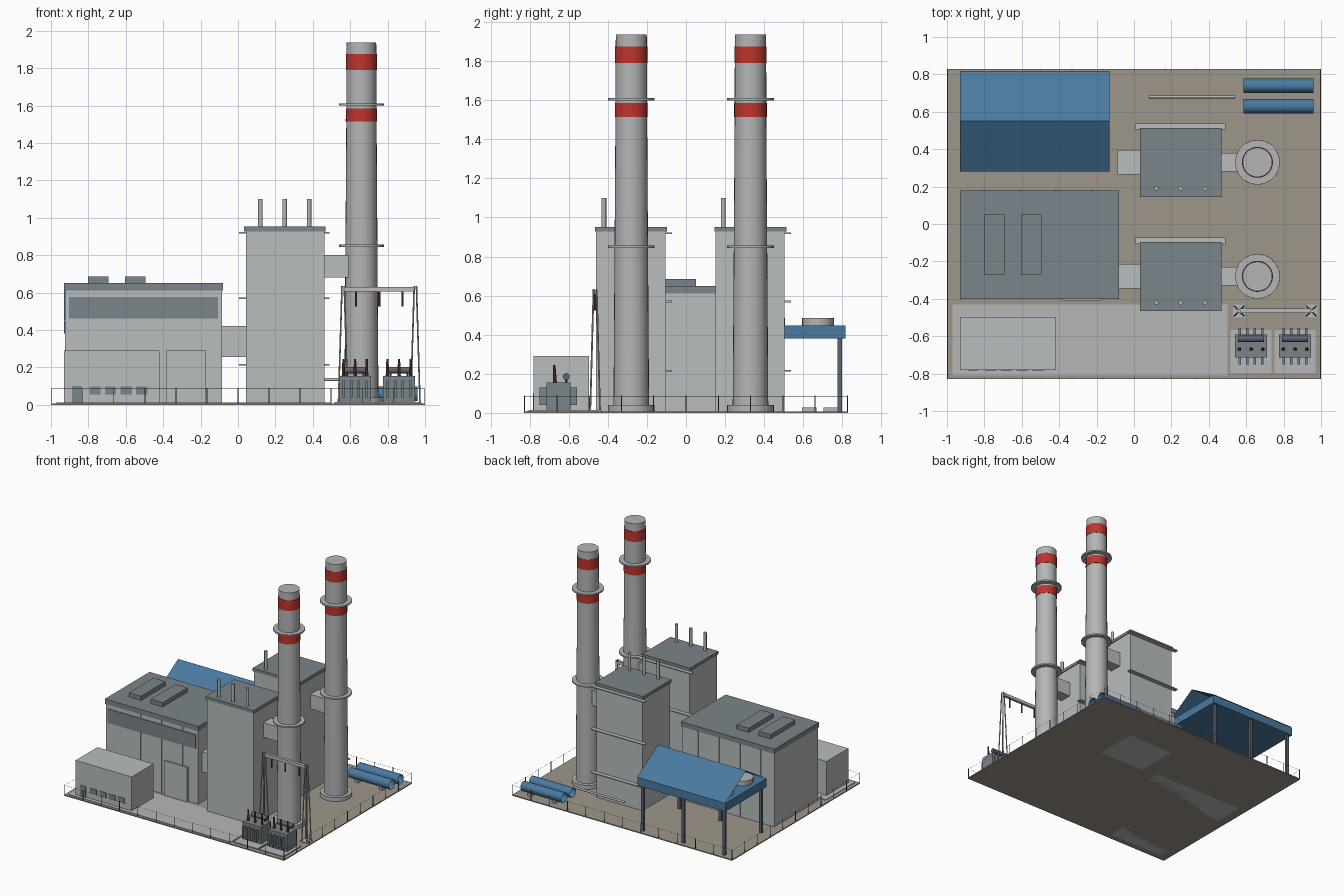
import bpy, bmesh, math
from mathutils import Vector

if "Cube" in bpy.data.objects:
    bpy.data.objects.remove(bpy.data.objects["Cube"])


def material(name, rgb):
    m = bpy.data.materials.new(name)
    lin = [(c / 255 / 12.92) if c < 11 else ((c / 255 + 0.055) / 1.055) ** 2.4 for c in rgb]
    m.diffuse_color = (*lin, 1)
    m.use_nodes = True
    m.node_tree.nodes["Principled BSDF"].inputs["Base Color"].default_value = m.diffuse_color
    return m


WALL = material("pale_wall", (184, 189, 189))
SLATE = material("slate_grey", (122, 133, 138))
GROUND = material("tan_ground", (158, 150, 139))
PAVING = material("light_concrete", (182, 184, 183))
STACK = material("chimney_concrete", (180, 181, 181))
RED = material("warning_red", (190, 52, 44))
BLUE = material("steel_blue", (74, 122, 160))
BROWN = material("insulator_brown", (122, 66, 42))
STEEL = material("dark_steel", (92, 103, 112))


def finish(name, bm, mats, smooth=False):
    mesh = bpy.data.meshes.new(name)
    bmesh.ops.recalc_face_normals(bm, faces=bm.faces)
    bm.to_mesh(mesh)
    bm.free()
    for m in mats:
        mesh.materials.append(m)
    ob = bpy.data.objects.new(name, mesh)
    bpy.context.collection.objects.link(ob)
    if smooth:
        bpy.ops.object.select_all(action='DESELECT')
        ob.select_set(True)
        bpy.context.view_layer.objects.active = ob
        bpy.ops.object.shade_smooth_by_angle(angle=math.radians(35))
    return ob


def add_box(bm, x0, x1, y0, y1, z0, z1):
    vs = bmesh.ops.create_cube(bm, size=1)["verts"]
    for v in vs:
        v.co = Vector(((x0 + x1) / 2 + v.co.x * (x1 - x0),
                       (y0 + y1) / 2 + v.co.y * (y1 - y0),
                       (z0 + z1) / 2 + v.co.z * (z1 - z0)))


def boxes(name, mat, *dims):
    bm = bmesh.new()
    for d in dims:
        add_box(bm, *d)
    return finish(name, bm, [mat])


def rods(name, mat, r, pairs, seg=12, caps=True, r2=None):
    """Straight round bars between pairs of points."""
    bm = bmesh.new()
    for a, b in pairs:
        a, b = Vector(a), Vector(b)
        d = b - a
        vs = bmesh.ops.create_cone(bm, cap_ends=caps, segments=seg, radius1=r,
                                   radius2=r if r2 is None else r2, depth=d.length)["verts"]
        rot = d.to_track_quat('Z', 'Y')
        for v in vs:
            v.co = rot @ v.co + (a + b) / 2
    return finish(name, bm, [mat], seg > 6)


# Site and paving
boxes("site_base", GROUND, (-1, 1, -.83, .83, 0, .008))
boxes("paved_yard", PAVING, (-.97, .5, -.81, -.43, .006, .012))

# Turbine hall
boxes("turbine_hall", WALL, (-.925, -.085, -.395, .175, 0, .612))
boxes("hall_roof", SLATE, (-.93, -.08, -.4, .18, .61, .65))
boxes("roof_monitors", SLATE, *[(x, x + .11, -.27, .05, .65, .685) for x in (-.803, -.605)])
boxes("hall_window_band", SLATE, (-.904, -.106, -.402, -.39, .46, .575))
px = [-.8 + .19 * i for i in range(4)]
boxes("hall_pilasters", WALL, *[(x - .006, x + .006, y - .006, y + .006, 0, .61)
                                for x in px for y in (-.394, .176)])
boxes("hall_door", WALL, (-.382, -.175, -.41, -.39, 0, .292))

# Office block
boxes("office", WALL, (-.93, -.42, -.78, -.497, 0, .29))
boxes("office_door", SLATE, (-.887, -.835, -.784, -.779, .01, .1))
boxes("office_windows", SLATE, *[(x, x + .06, -.784, -.779, .055, .098)
                                 for x in (-.795, -.711, -.628, -.545)])

# Two boiler lines, each with ducts and a banded chimney
for tag, cy in (("front", -.28), ("rear", .33)):
    boxes(tag + "_boiler_house", WALL, (.042, .462, cy - .18, cy + .175, 0, .927))
    boxes(tag + "_boiler_roof", SLATE, (.032, .468, cy - .185, cy + .183, .927, .952))
    boxes(tag + "_boiler_galleries", WALL, *[(.005, .49, cy + .174, cy + .208, z - .004, z + .004)
                                             for z in (.215, .57, .92)])
    rods(tag + "_boiler_vents", STACK, .012, [((x, cy - .14, .94), (x, cy - .14, 1.1))
                                              for x in (.12, .25, .38)])
    boxes(tag + "_steam_duct", WALL, (-.087, .045, cy - .065, cy + .065, .255, .42))
    boxes(tag + "_flue_duct", WALL, (.46, .6, cy - .05, cy + .05, .68, .8))

    bm = bmesh.new()
    profile = [(0, .005), (.12, .005), (.12, .04), (.091, .04), (.081, 1.515), (.084, 1.515),
               (.0835, 1.585), (.081, 1.585), (.0805, 1.79), (.083, 1.79), (.083, 1.875),
               (.08, 1.875), (.079, 1.937), (0, 1.937)]
    vs = [bm.verts.new((r, 0, z)) for r, z in profile]
    es = [bm.edges.new(p) for p in zip(vs, vs[1:])]
    bmesh.ops.spin(bm, geom=vs + es, cent=(0, 0, 0), axis=(0, 0, 1), angle=math.tau,
                   steps=28, use_duplicate=False)
    bmesh.ops.remove_doubles(bm, verts=bm.verts, dist=.0001)
    for f in bm.faces:
        z = f.calc_center_median().z
        f.material_index = int(1.51 < z < 1.59 or 1.788 < z < 1.877)
    bmesh.ops.translate(bm, verts=bm.verts, vec=(.66, cy, 0))
    finish(tag + "_chimney", bm, [STACK, RED], True)
    for nm, z in (("lower", .85), ("upper", 1.605)):
        rods(f"{tag}_{nm}_platform", STACK, .12, [((.66, cy, z - .006), (.66, cy, z + .006))], 20)

# Cooling shelter: deck, open-ended gable cover, fans and posts
boxes("shelter_deck", BLUE, (-.93, -.13, .28, .815, .38, .448))
bm = bmesh.new()
rows = [[bm.verts.new((x, y, z)) for x in (-.93, -.13)]
        for y, z in ((.28, .45), (.55, .615), (.818, .45))]
for a, b in zip(rows, rows[1:]):
    bm.faces.new((a[0], a[1], b[1], b[0]))
finish("shelter_gable", bm, [BLUE])
rods("shelter_fans", STACK, .082, [((x, y, .44), (x, y, .486))
                                   for x in (-.25, -.437, -.623, -.81) for y in (.425, .675)], 20)
boxes("shelter_posts", STEEL, *[(x - .011, x + .011, y - .011, y + .011, 0, .385)
                                for x in (-.9, -.53, -.16) for y in (.31, .787)])

# Open-ended tanks on saddles, and a pipe run
rods("storage_tubes", BLUE, .039, [((.585, y, .058), (.96, y, .058)) for y in (.63, .74)], 20, False)
boxes("tube_saddles", PAVING, *[(x - .015, x + .015, y - .037, y + .037, .005, .028)
                                for x in (.66, .88) for y in (.63, .74)])
rods("pipe_run", WALL, .008, [((.08, .68, .135), (.54, .68, .135))], 12, False)

# Transformers
for tag, cx in (("left", .626), ("right", .861)):
    boxes(tag + "_pad", PAVING, (cx - .11, cx + .11, -.797, -.567, .005, .016))
    boxes(tag + "_transformer_tank", SLATE, (cx - .085, cx + .085, -.715, -.592, .016, .155))
    boxes(tag + "_radiators", SLATE, *[(cx + dx - .006, cx + dx + .006, y, y + .04, .04, .13)
                                       for dx in (-.06, -.02, .02, .06) for y in (-.75, -.597)])
    rods(tag + "_conservator", STEEL, .018, [((cx - .07, -.613, .185), (cx + .07, -.613, .185))])
    rods(tag + "_conservator_legs", STEEL, .006, [((cx + d, -.613, .15), (cx + d, -.613, .18))
                                                  for d in (-.045, .045)], 8)
    rods(tag + "_bushings", BROWN, .01, [((cx + d, -.67, .15), (cx + d, -.674, .245))
                                         for d in (-.062, 0, .062)], 10, True, .006)

# Line gantry with hanging insulators
boxes("gantry_beam", WALL, (.567, .945, -.475, -.452, .605, .63))
legs, braces = [], []
for gx in (.562, .948):
    for sx in (-1, 1):
        for sy in (-1, 1):
            legs.append(((gx + sx * .025, -.465 + sy * .025, .01),
                         (gx + sx * .006, -.465 + sy * .008, .635)))
rods("gantry_legs", WALL, .0045, legs, 6)
boxes("gantry_feet", PAVING, *[(x - .032, x + .032, -.5, -.43, .005, .014) for x in (.562, .948)])
rods("gantry_insulators", BROWN, .006, [((x, -.464, .606), (x, -.464, .525))
                                        for x in (.63, .755, .88)], 10)

# Perimeter fence
posts = []
for s in (-1, 1):
    posts += [(-.996 + .166 * i, s * .826) for i in range(13)]
    posts += [(s * .996, -.826 + .1652 * i) for i in range(1, 10)]
rods("fence_posts", STEEL, .0025, [((x, y, 0), (x, y, .09)) for x, y in posts], 6)
c = [(-.996, -.826, .085), (.996, -.826, .085), (.996, .826, .085), (-.996, .826, .085)]
rods("fence_wire", STEEL, .0008, list(zip(c, c[1:] + c[:1])), 4)
